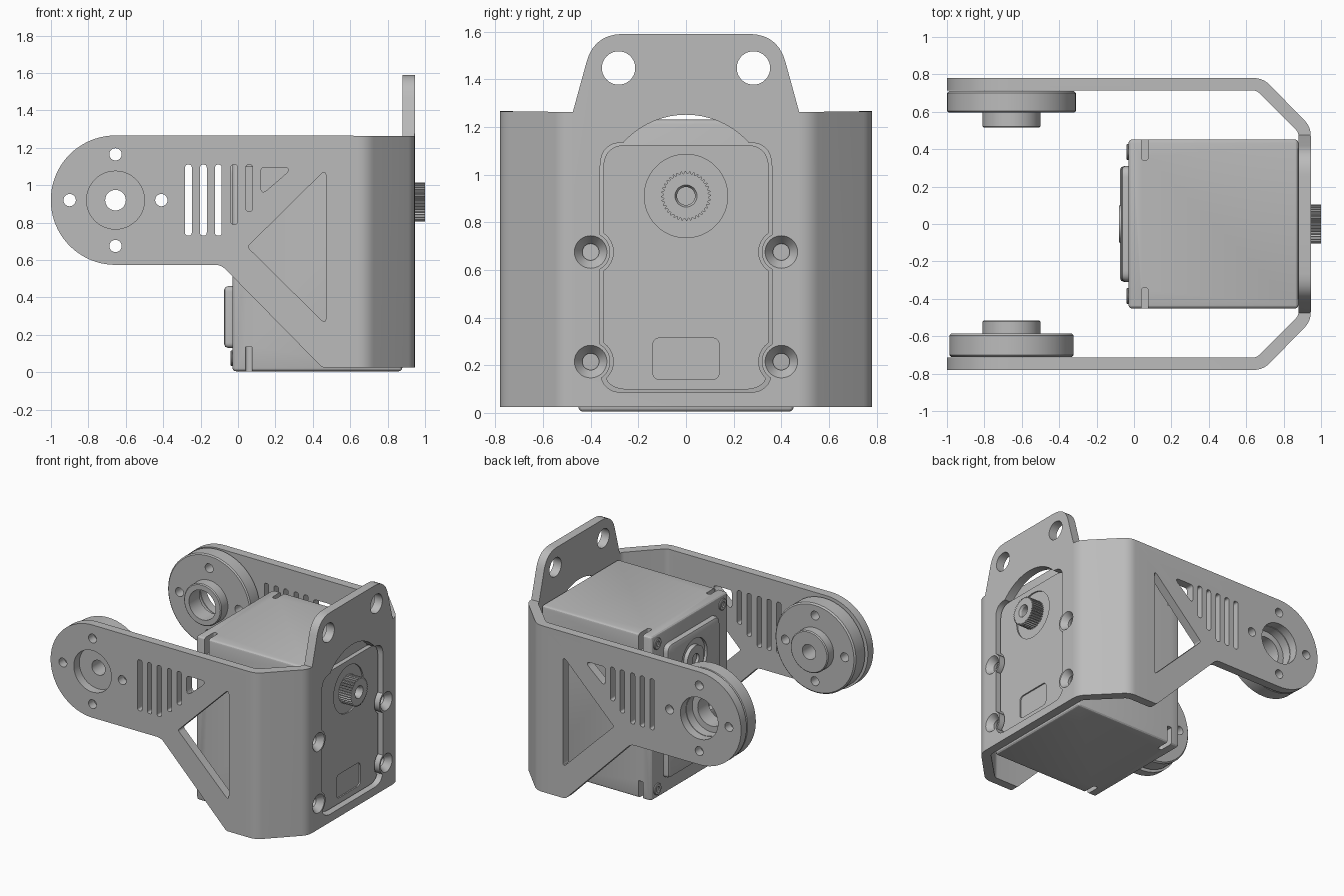
import bpy, bmesh
from math import sin, cos, pi, tan
from mathutils import Vector

old = bpy.data.objects.get("Cube")
if old:
    bpy.data.objects.remove(old, do_unlink=True)

grey = bpy.data.materials.new("plain grey")
grey.use_nodes = True
COLOUR = (0.5, 0.5, 0.5, 1)
grey.diffuse_color = COLOUR
grey.node_tree.nodes["Principled BSDF"].inputs["Base Color"].default_value = COLOUR

parts, cutters = [], []


def place(axis, u, v, w):
    return {"x": (w, u, v), "y": (u, w, v), "z": (u, v, w)}[axis]


def finish(name, bm, cutter):
    bmesh.ops.recalc_face_normals(bm, faces=bm.faces)
    mesh = bpy.data.meshes.new(name)
    bm.to_mesh(mesh)
    bm.free()
    obj = bpy.data.objects.new(name, mesh)
    bpy.context.scene.collection.objects.link(obj)
    mesh.materials.append(grey)
    obj.hide_render = cutter
    (cutters if cutter else parts).append(obj)
    return obj


def prism(name, outlines, axis, lo, hi, cutter=False):
    """Extrude one or more flat outlines along an axis."""
    bm = bmesh.new()
    for pts in outlines:
        face = bm.faces.new([bm.verts.new(place(axis, u, v, lo)) for u, v in pts])
        new = bmesh.ops.extrude_face_region(bm, geom=[face], use_keep_orig=True)["geom"]
        bmesh.ops.translate(bm, vec=place(axis, 0, 0, hi - lo),
                            verts=[g for g in new if isinstance(g, bmesh.types.BMVert)])
    return finish(name, bm, cutter)


def lathe(name, profile, axis, u, v, cutter=False, steps=56):
    """Spin a closed (radius, distance) profile around an axis through u, v."""
    bm = bmesh.new()
    vs = [bm.verts.new((r, 0, w)) for r, w in profile]
    es = [bm.edges.new((vs[i - 1], vs[i])) for i in range(len(vs))
          if profile[i - 1][0] or profile[i][0]]
    bmesh.ops.spin(bm, geom=vs + es, cent=(0, 0, 0), axis=(0, 0, 1), angle=2 * pi, steps=steps)
    bmesh.ops.remove_doubles(bm, verts=bm.verts, dist=1e-4)
    for p in bm.verts:
        p.co = place(axis, p.co.x + u, p.co.y + v, p.co.z)
    return finish(name, bm, cutter)


def circle(u, v, r, n=48, start=0.0, sweep=2 * pi):
    return [(u + r * cos(start + sweep * i / n), v + r * sin(start + sweep * i / n)) for i in range(n)]


def rounded(pts, radius, n=7):
    """Round the corners of a polygon; a point may carry its own radius."""
    out = []
    for i, p in enumerate(pts):
        r = p[2] if len(p) > 2 else radius
        c, a, b = (Vector(q[:2]) for q in (p, pts[i - 1], pts[(i + 1) % len(pts)]))
        if r == 0:
            out.append(tuple(c))
            continue
        da, db = (a - c).normalized(), (b - c).normalized()
        d = r / tan(da.angle(db) / 2)
        for k in range(n + 1):
            t = k / n
            out.append(tuple(c + da * d * (1 - t) ** 2 + db * d * t ** 2))
    return out


def rect(u0, u1, v0, v1, r):
    return rounded([(u0, v0), (u1, v0), (u1, v1), (u0, v1)], r)


def apply(obj, mod):
    bpy.context.view_layer.objects.active = obj
    bpy.ops.object.modifier_apply(modifier=mod.name)


def boolean(obj, other, op="DIFFERENCE"):
    mod = obj.modifiers.new("cut", "BOOLEAN")
    mod.operation, mod.object, mod.solver = op, other, "EXACT"
    apply(obj, mod)


def bevel(obj, width, segments=3):
    mod = obj.modifiers.new("edge", "BEVEL")
    mod.width, mod.segments, mod.limit_method = width, segments, "ANGLE"
    mod.angle_limit = 0.7
    apply(obj, mod)


HX, HZ = -0.655, 0.92          # hub axis
SHAFT_Z = 0.91
SCREWS = [(y, z) for y in (-0.4, 0.4) for z in (0.215, 0.675)]

# Bent sheet bracket: U plan trimmed by its side and end silhouettes
half = [(-1.02, 0.78, 0), (0.69, 0.78, 0.12), (0.945, 0.52, 0.12)]
inner = [(0.88, 0.49, 0.06), (0.655, 0.715, 0.06), (-1.02, 0.715, 0)]
mirror = lambda pts: [(x, -y, r) for x, y, r in reversed(pts)]
bracket = prism("bracket", [rounded(half + mirror(half) + mirror(inner) + inner, 0)], "z", 0, 1.65)

side = circle(HX, HZ, 0.346, 40, pi / 2, pi) + rounded(
    [(HX, 0.574, 0), (-0.09, 0.574, 0.08), (0.45, 0.025, 0.04), (1.02, 0.025, 0), (1.02, 1.7, 0),
     (0.87, 1.7, 0), (0.87, 1.264, 0)], 0)
boolean(bracket, prism("side_trim", [side], "y", -1, 1, True), "INTERSECT")
tab = [(0.9, -0.1, 0), (0.9, 1.268, 0), (0.475, 1.262, 0), (0.385, 1.59, 0.16)]
end = rounded(tab + [(-y, z, r) for y, z, r in reversed(tab)], 0)
boolean(bracket, prism("end_trim", [end], "x", -1.2, 1.2, True), "INTERSECT")

# Openings through both arms
slots = [rect(x - 0.018, x + 0.018, z, 1.11, 0.017)
         for x, z in ((-0.265, 0.73), (-0.185, 0.73), (-0.105, 0.73), (-0.02, 0.79), (0.06, 0.86))]
triangles = [rounded([(0.05, 0.67), (0.47, 1.085), (0.47, 0.255)], 0.016),
             rounded([(0.122, 1.095), (0.295, 1.095), (0.122, 0.945)], 0.022)]
boolean(bracket, prism("arm_openings", slots + triangles + [circle(HX, HZ, 0.155)], "y", -1, 1, True))
bolt_cut = prism("bolt_holes", [circle(HX + dx, HZ + dz, 0.033, 24) for dx, dz in
                                ((0.245, 0), (-0.245, 0), (0, 0.245), (0, -0.245))], "y", -1, 1, True)
boolean(bracket, bolt_cut)

# End plate: tab holes, motor window with screw pads, countersunk holes
boolean(bracket, prism("tab_holes", [circle(y, 1.447, 0.07) for y in (-0.283, 0.283)], "x", 0.8, 1.1, True))
window = prism("window", [rect(-0.36, 0.36, 0.085, 1.135, 0.1)], "x", 0.8, 1.1, True)
boolean(window, prism("window_arc", [circle(0, 0.897, 0.354, 64)], "x", 0.79, 1.11, True), "UNION")
boolean(window, prism("pads", [circle(y, z, 0.082) for y, z in SCREWS], "x", 0.7, 1.2, True))
boolean(bracket, window)
for y, z in SCREWS:
    boolean(bracket, lathe("countersink", [(0, 0.85), (0.035, 0.85), (0.035, 0.9), (0.072, 0.95),
                                           (0.072, 1), (0, 1)], "x", y, z, True, 32))

# Hubs inside the arm ends
front_hub = lathe("front_hub", [(0.055, -0.515), (0.148, -0.515), (0.155, -0.522), (0.155, -0.585),
                                (0.322, -0.585), (0.332, -0.595), (0.332, -0.7), (0.322, -0.71),
                                (0.055, -0.71)], "y", HX, HZ)
rear_hub = lathe("rear_hub", [(0.11, 0.515), (0.148, 0.515), (0.155, 0.522), (0.155, 0.595),
                              (0.335, 0.595), (0.344, 0.603), (0.344, 0.7), (0.335, 0.71), (0.155, 0.71),
                              (0.155, 0.64), (0.11, 0.64)], "y", HX, HZ)
for hub in (front_hub, rear_hub):
    boolean(hub, bolt_cut)

# Motor housing with corner pockets
housing = prism("motor_housing", [rect(-0.03, 0.879, -0.452, 0.452, 0)], "z", 0.005, 1.23)
bevel(housing, 0.02)
pockets = [rounded([(0.04, s * 0.6, 0), (0.075, s * 0.6, 0), (0.075, s * 0.34, 0.016),
                    (0.04, s * 0.34, 0.016)], 0) for s in (-1, 1)]
for lo, hi in ((-0.1, 0.135), (1.1, 1.4)):
    boolean(housing, prism("pockets", pockets, "z", lo, hi, True))

# Housing screws
for y in (-0.385, 0.385):
    for z in (0.075, 1.16):
        lathe("housing_screw", [(0, -0.02), (0, -0.032), (0.02, -0.032), (0.02, -0.04), (0.038, -0.04),
                                (0.042, -0.036), (0.042, -0.02)], "x", y, z, steps=28)

# Output face panel with shaft recess and shallow label plate
panel = prism("output_panel", [rect(-0.347, 0.347, 0.098, 1.125, 0.1)], "x", 0.87, 0.912)
boolean(panel, prism("panel_pads", [circle(y, z, 0.095) for y, z in SCREWS], "x", 0.8, 1, True))
boolean(panel, prism("panel_recess", [circle(0, SHAFT_Z, 0.175), rect(-0.14, 0.14, 0.14, 0.315, 0.035)],
                     "x", 0.902, 1, True))

# Splined output shaft
teeth = [(r * cos(a), SHAFT_Z + r * sin(a)) for i in range(144)
         for a, r in [(2 * pi * i / 144, 0.104 if i % 4 < 2 else 0.094)]]
shaft = prism("output_shaft", [teeth], "x", 0.88, 1.0)
boolean(shaft, lathe("shaft_bore", [(0, 0.93), (0.038, 0.93), (0.038, 0.985), (0.052, 1.01), (0, 1.01)],
                     "x", 0, SHAFT_Z, True, 32))

# Opposite face: cable cover, bearing cover and idler
cable_cover = prism("cable_cover", [rect(-0.31, 0.31, 0.13, 0.46, 0.03)], "x", -0.075, 0)
bearing_cover = prism("bearing_cover", [rect(-0.31, 0.31, 0.62, 1.12, 0.06)], "x", -0.07, 0)
for cover in (cable_cover, bearing_cover):
    bevel(cover, 0.025, 2)
boolean(bearing_cover, prism("idler_recess", [circle(0, SHAFT_Z, 0.15)], "x", -0.2, -0.05, True))
lathe("idler", [(0, -0.03), (0, -0.06), (0.04, -0.06), (0.04, -0.08), (0.1, -0.08), (0.1, -0.03)],
      "x", 0, SHAFT_Z)

# Drop cutters and shade
for c in cutters:
    bpy.data.objects.remove(c, do_unlink=True)
bpy.ops.object.select_all(action="DESELECT")
for p in parts:
    p.select_set(True)
bpy.context.view_layer.objects.active = parts[0]
bpy.ops.object.shade_smooth_by_angle(angle=0.5)
